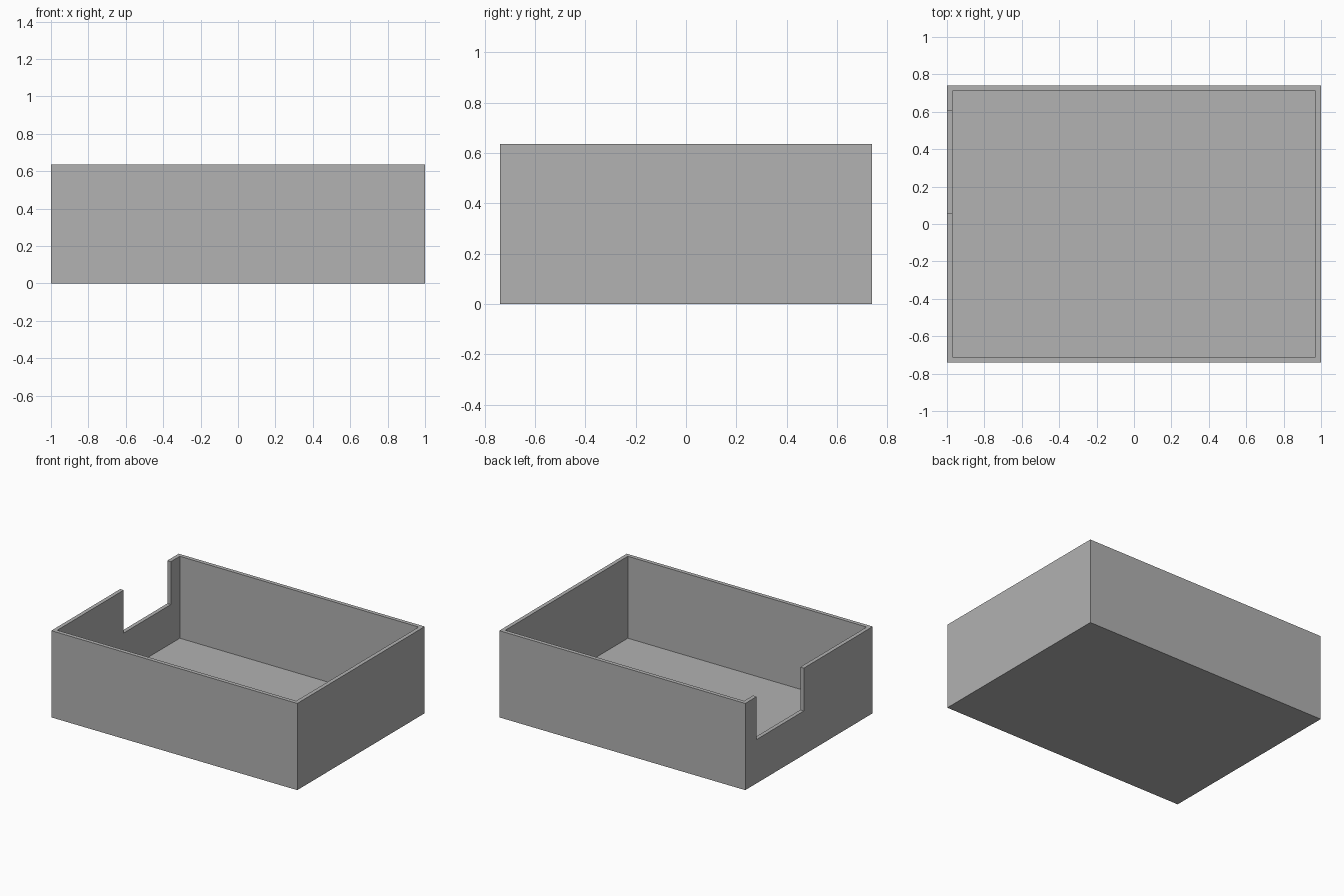
import bpy
import bmesh

cube = bpy.data.objects.get("Cube")
if cube:
    bpy.data.objects.remove(cube, do_unlink=True)

X, Y, HEIGHT = 1.0, 0.74, 0.637      # outer half sizes and height
WALL, FLOOR = 0.029, 0.035           # thicknesses
NOTCH = (0.06, 0.607, 0.322)         # start y, end y, sill height

grey = bpy.data.materials.new("plain_grey")
colour = (0.445, 0.445, 0.445, 1)
grey.diffuse_color = colour
grey.use_nodes = True
grey.node_tree.nodes["Principled BSDF"].inputs["Base Color"].default_value = colour


def make_block(name, low, high):
    """Box spanning two opposite corners."""
    bm = bmesh.new()
    bmesh.ops.create_cube(bm, size=1)
    for v in bm.verts:
        v.co = [h if c > 0 else l for c, l, h in zip(v.co, low, high)]
    mesh = bpy.data.meshes.new(name)
    bm.to_mesh(mesh)
    bm.free()
    mesh.materials.append(grey)
    obj = bpy.data.objects.new(name, mesh)
    bpy.context.collection.objects.link(obj)
    return obj


# Open tray: solid block with the inside and the side notch cut away
tray = make_block("open_tray", (-X, -Y, 0), (X, Y, HEIGHT))
cutters = [
    make_block("cavity_cutter", (WALL - X, WALL - Y, FLOOR), (X - WALL, Y - WALL, HEIGHT + 1)),
    make_block("notch_cutter", (-X - 0.2, NOTCH[0], NOTCH[2]), (-X + 0.2, NOTCH[1], HEIGHT + 0.5)),
]
for cutter in cutters:
    cut = tray.modifiers.new(cutter.name, "BOOLEAN")
    cut.operation = "DIFFERENCE"
    cut.solver = "EXACT"
    cut.object = cutter

# Bake the cuts and discard the cutters
bpy.context.view_layer.objects.active = tray
tray.select_set(True)
for cutter in cutters:
    bpy.ops.object.modifier_apply(modifier=cutter.name)
    bpy.data.objects.remove(cutter, do_unlink=True)
